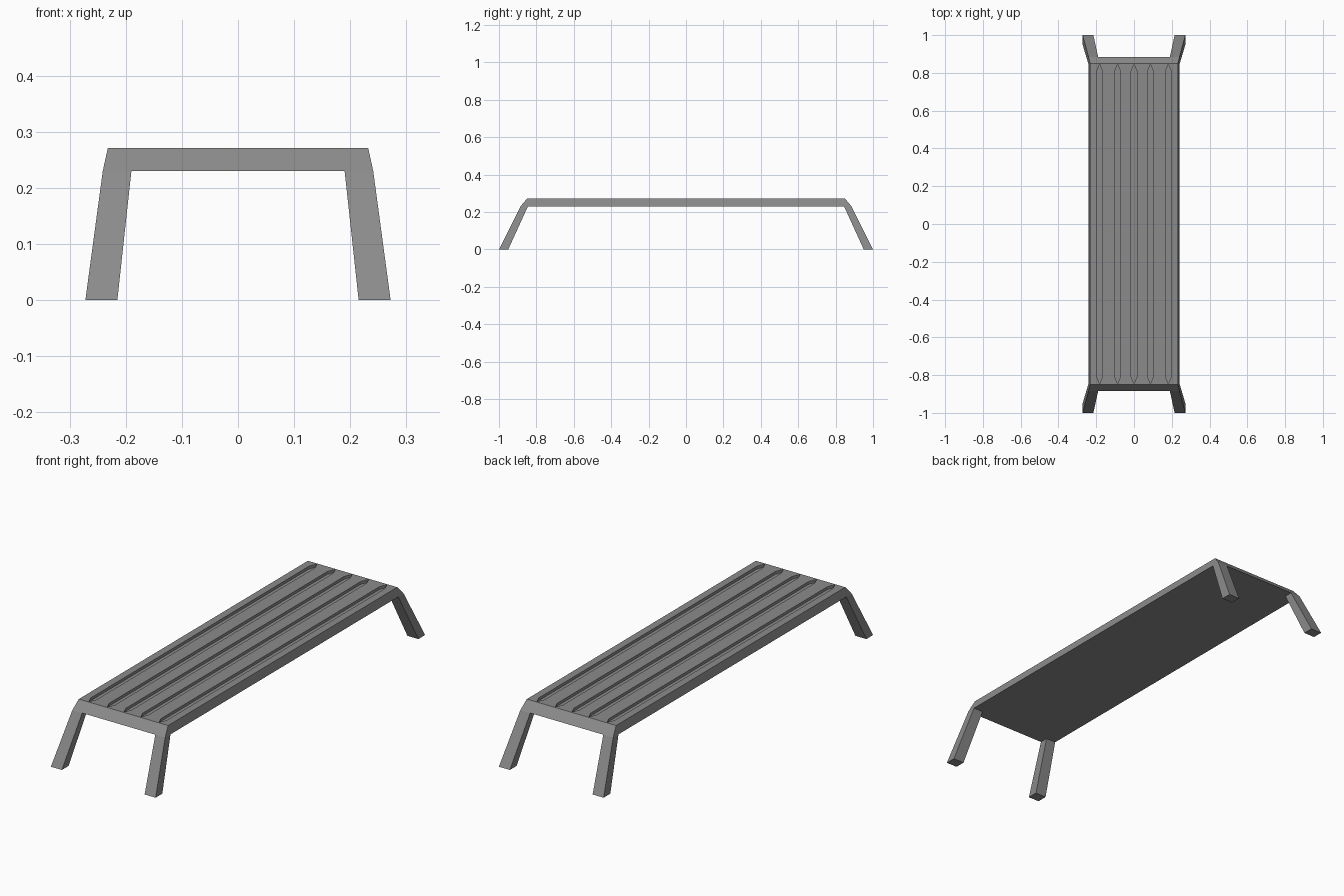
import bpy

if "Cube" in bpy.data.objects:
    bpy.data.objects.remove(bpy.data.objects["Cube"])

TOP, UNDER = 0.27, 0.23

# Dark grey for the whole bench
grey = bpy.data.materials.new("dark_grey")
grey.diffuse_color = (0.26, 0.26, 0.26, 1)
grey.use_nodes = True
grey.node_tree.nodes["Principled BSDF"].inputs["Base Color"].default_value = grey.diffuse_color


def loft(name, lower, upper):
    """Closed solid between two matching outlines."""
    n = len(lower)
    faces = [tuple(reversed(range(n))), tuple(range(n, 2 * n))]
    faces += [(i, (i + 1) % n, n + (i + 1) % n, n + i) for i in range(n)]
    mesh = bpy.data.meshes.new(name)
    mesh.from_pydata(lower + upper, [], faces)
    mesh.materials.append(grey)
    obj = bpy.data.objects.new(name, mesh)
    bpy.context.collection.objects.link(obj)
    return obj


def rect(x0, x1, y0, y1, z):
    return [(x0, y0, z), (x1, y0, z), (x1, y1, z), (x0, y1, z)]


# Bench top with sloping edges
seat = loft("seat",
            rect(-0.241, 0.241, -0.885, 0.885, UNDER),
            rect(-0.232, 0.232, -0.85, 0.85, TOP + 0.001))

# Long grooves with pointed ends, sunk into the top
for i, x in enumerate((-0.182, -0.087, 0, 0.087, 0.182)):
    w, straight, tip = 0.015, 0.81, 0.846
    outline = [(x, -tip), (x + w, -straight), (x + w, straight),
               (x, tip), (x - w, straight), (x - w, -straight)]
    cutter = loft(f"groove_cutter_{i}",
                  [(px, py, TOP - 0.012) for px, py in outline],
                  [(px, py, TOP + 0.02) for px, py in outline])
    cutter.hide_render = True
    cutter.hide_set(True)
    cut = seat.modifiers.new(f"groove_{i}", 'BOOLEAN')
    cut.operation = 'DIFFERENCE'
    cut.solver = 'EXACT'
    cut.object = cutter

# Splayed legs, one modelled and mirrored to all four corners
legs = loft("legs",
            rect(0.215, 0.272, 0.95, 1.0, 0),
            rect(0.19, 0.241, 0.845, 0.885, UNDER))
mirror = legs.modifiers.new("corners", 'MIRROR')
mirror.use_axis = (True, True, False)
